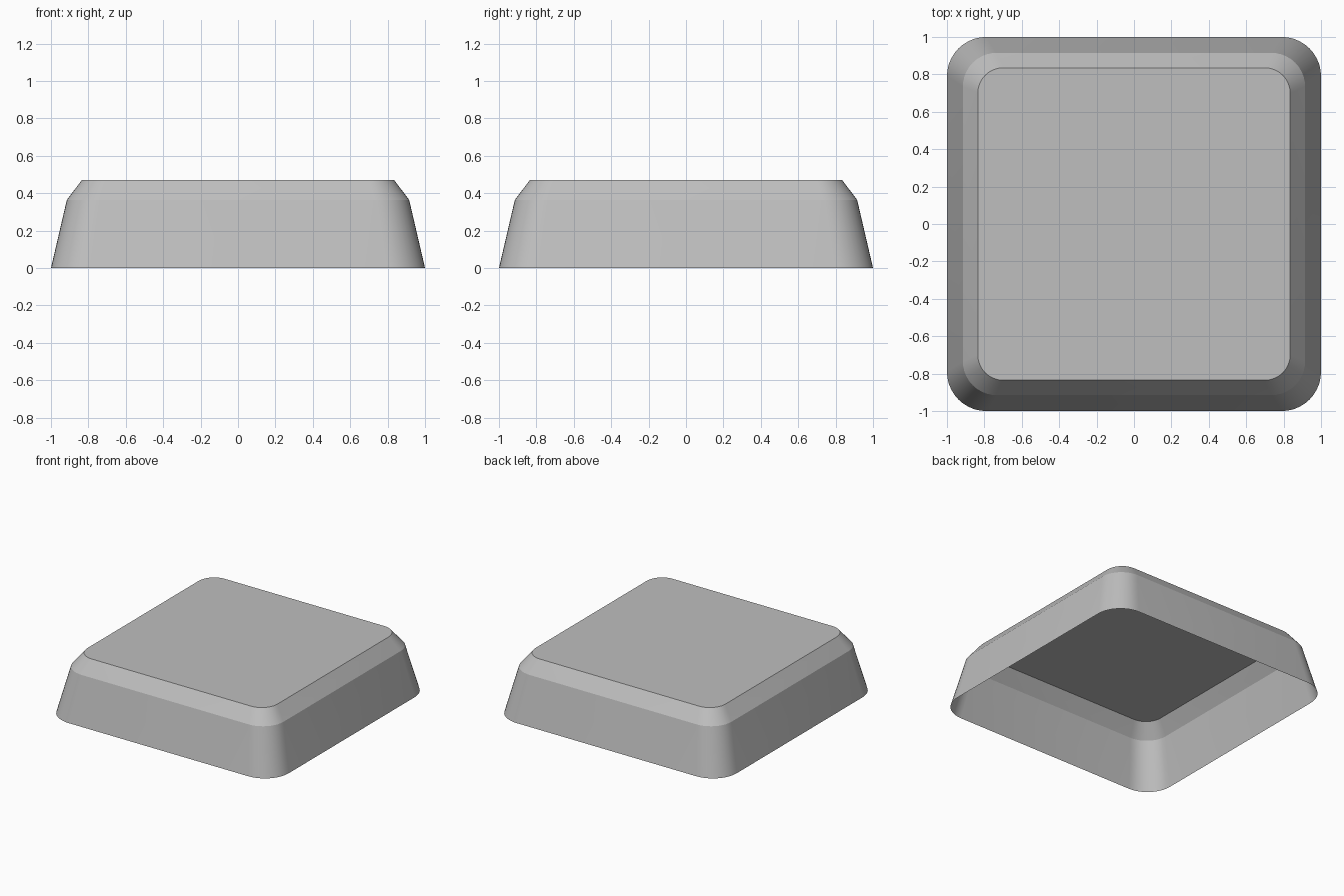
import bpy
import bmesh
import math

default = bpy.data.objects.get("Cube")
if default:
    bpy.data.objects.remove(default, do_unlink=True)

CORNER_STEPS = 10

# Plain grey material
grey = bpy.data.materials.new("plain grey")
grey.use_nodes = True
colour = (0.52, 0.52, 0.52, 1)
grey.diffuse_color = colour
grey.node_tree.nodes["Principled BSDF"].inputs["Base Color"].default_value = colour


def rounded_square(bm, half, radius, z):
    """Ring of vertices around a square with round corners."""
    ring = []
    for corner in range(4):
        mid = math.radians(45 + 90 * corner)
        cx = math.copysign(half - radius, math.cos(mid))
        cy = math.copysign(half - radius, math.sin(mid))
        for i in range(CORNER_STEPS + 1):
            a = math.radians(90 * (corner + i / CORNER_STEPS))
            ring.append(bm.verts.new((cx + radius * math.cos(a),
                                      cy + radius * math.sin(a), z)))
    return ring


# Open-bottomed shell: sloping wall, bevelled shoulder, flat top
bm = bmesh.new()
profile = [(1.0, 0.21, 0.0), (0.915, 0.18, 0.365), (0.835, 0.135, 0.47)]
rings = [rounded_square(bm, *level) for level in profile]
for low, high in zip(rings, rings[1:]):
    for i in range(len(low)):
        j = (i + 1) % len(low)
        bm.faces.new((low[i], low[j], high[j], high[i]))
bm.faces.new(rings[-1])

mesh = bpy.data.meshes.new("keycap_shell")
bm.to_mesh(mesh)
bm.free()
mesh.materials.append(grey)
shell = bpy.data.objects.new("keycap_shell", mesh)
bpy.context.collection.objects.link(shell)

# Smooth corners, crisp shoulder and top edges
bpy.ops.object.select_all(action="DESELECT")
shell.select_set(True)
bpy.context.view_layer.objects.active = shell
bpy.ops.object.shade_smooth_by_angle(angle=math.radians(18))
